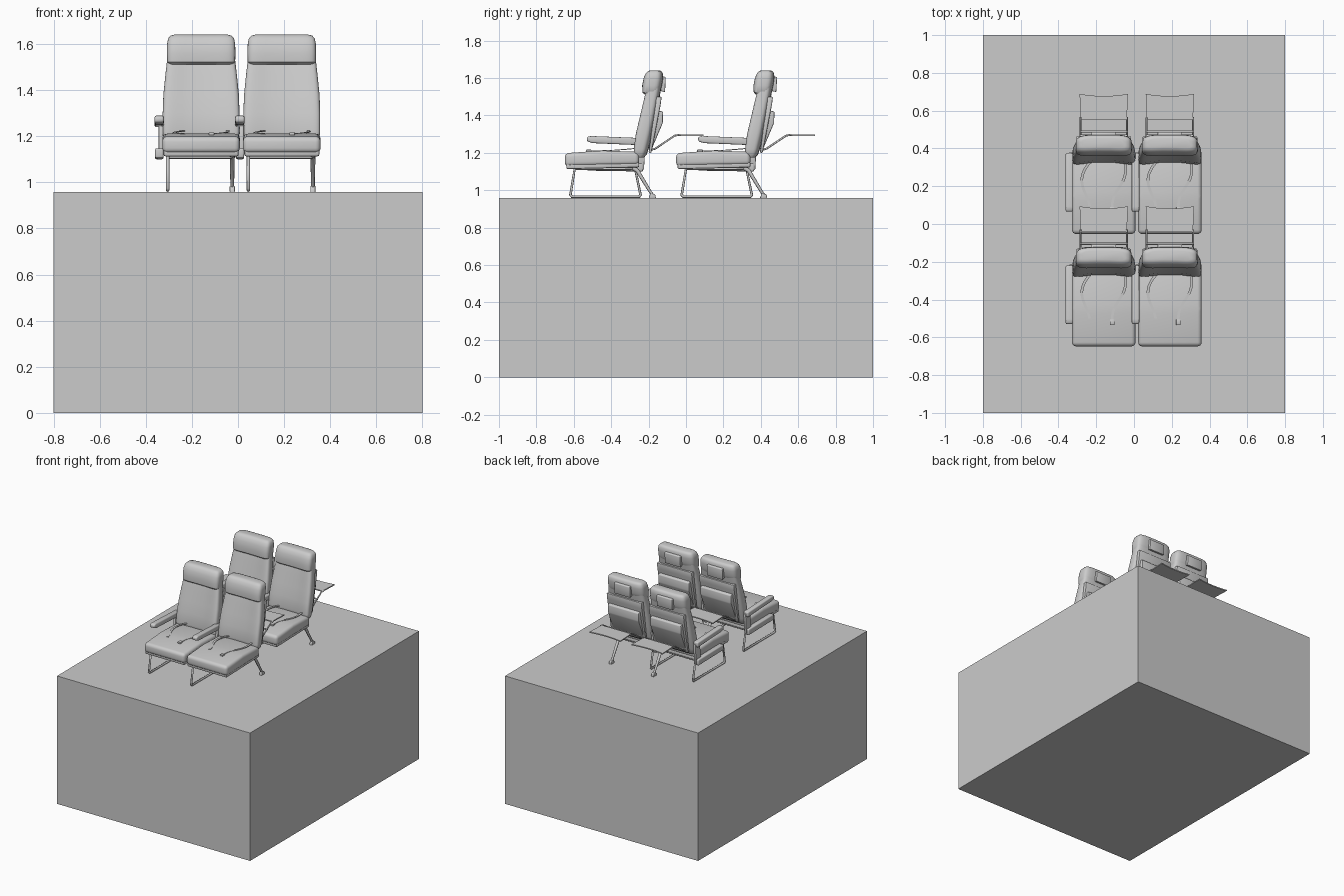
import bpy, bmesh, math
from mathutils import Vector

if "Cube" in bpy.data.objects:
    bpy.data.objects.remove(bpy.data.objects["Cube"])

parts = []   # objects of one seat, later repeated


def finish(name, bm, smooth=True, repeat=True):
    bmesh.ops.recalc_face_normals(bm, faces=bm.faces)
    me = bpy.data.meshes.new(name)
    bm.to_mesh(me)
    bm.free()
    ob = bpy.data.objects.new(name, me)
    bpy.context.collection.objects.link(ob)
    if smooth:
        bpy.ops.object.select_all(action='DESELECT')
        ob.select_set(True)
        bpy.context.view_layer.objects.active = ob
        bpy.ops.object.shade_smooth_by_angle(angle=math.radians(40))
    if repeat:
        parts.append(ob)
    return ob


def prism(name, profile, x0, x1, bevel=0.0, seg=3):
    """Side profile (y, z) extruded from x0 to x1, with rounded edges."""
    bm = bmesh.new()
    f = bm.faces.new([bm.verts.new((x0, y, z)) for y, z in profile])
    r = bmesh.ops.extrude_face_region(bm, geom=[f])
    vs = [v for v in r['geom'] if isinstance(v, bmesh.types.BMVert)]
    bmesh.ops.translate(bm, verts=vs, vec=(x1 - x0, 0, 0))
    bmesh.ops.recalc_face_normals(bm, faces=bm.faces)
    if bevel:
        bmesh.ops.bevel(bm, geom=list(bm.edges), offset=bevel, segments=seg,
                        profile=0.5, affect='EDGES', clamp_overlap=True)
    return finish(name, bm)


def loft(name, rows, dip, n=40):
    """Rounded sections (z, half width, front y, back y); dip hollows the front."""
    bm = bmesh.new()
    rings = []
    for z, hw, yf, yb in rows:
        ring = []
        for i in range(n):
            a = 2 * math.pi * (i + 0.5) / n
            c, s = math.cos(a), math.sin(a)
            u = math.copysign(abs(c) ** 0.5, c)
            v = math.copysign(abs(s) ** 0.5, s)
            y = (yf + yb) / 2 + v * (yb - yf) / 2
            if s < 0:
                y += dip * (1 - u * u)
            ring.append(bm.verts.new((u * hw, y, z)))
        rings.append(ring)
    for a, b in zip(rings, rings[1:]):
        for i in range(n):
            j = (i + 1) % n
            bm.faces.new((a[i], a[j], b[j], b[i]))
    bm.faces.new(rings[0])
    bm.faces.new(rings[-1])
    return finish(name, bm)


def tube(name, pts, r, closed=False, radii=None):
    cu = bpy.data.curves.new(name, 'CURVE')
    cu.dimensions = '3D'
    cu.bevel_depth = r
    cu.bevel_resolution = 2
    cu.use_fill_caps = True
    sp = cu.splines.new('POLY')
    sp.points.add(len(pts) - 1)
    for i, p in enumerate(pts):
        sp.points[i].co = (*p, 1)
        sp.points[i].radius = radii[i] if radii else 1
    sp.use_cyclic_u = closed
    ob = bpy.data.objects.new(name, cu)
    bpy.context.collection.objects.link(ob)
    parts.append(ob)


def ribbon(name, pts, w, t=0.004, steps=14):
    """Flat strap along a cubic through four control points."""
    bm = bmesh.new()
    p = [Vector(q) for q in pts]
    prev = None
    for k in range(steps + 1):
        s = k / steps
        q = (p[0] * (1 - s) ** 3 + p[1] * 3 * s * (1 - s) ** 2
             + p[2] * 3 * s * s * (1 - s) + p[3] * s ** 3)
        d = ((p[1] - p[0]) * (1 - s) ** 2 + (p[2] - p[1]) * 2 * s * (1 - s)
             + (p[3] - p[2]) * s * s)
        side = d.cross(Vector((0, 0, 1))).normalized() * w / 2
        up = Vector((0, 0, t))
        cur = [bm.verts.new(c) for c in (q - side, q + side, q + side + up, q - side + up)]
        if prev:
            for i in range(4):
                j = (i + 1) % 4
                bm.faces.new((prev[i], prev[j], cur[j], cur[i]))
        else:
            bm.faces.new(cur)
        prev = cur
    bm.faces.new(prev)
    finish(name, bm)


# platform block
bm = bmesh.new()
bmesh.ops.create_cube(bm, size=1)
bmesh.ops.scale(bm, vec=(1.6, 2, 0.958), verts=bm.verts)
bmesh.ops.translate(bm, vec=(0, 0, 0.479), verts=bm.verts)
finish("platform", bm, smooth=False, repeat=False)

# seat cushion and pan
prism("seat_cushion", [(-0.648, 1.127), (-0.25, 1.135), (-0.25, 1.205), (-0.45, 1.212), (-0.648, 1.198)],
      -0.168, 0.168, 0.022, 4)
prism("seat_pan", [(-0.64, 1.113), (-0.25, 1.122), (-0.25, 1.15), (-0.64, 1.15)], -0.163, 0.163, 0.008, 2)

# backrest with side bolsters, and headrest
loft("backrest", [(1.175, 0.152, -0.28, -0.225), (1.19, 0.163, -0.292, -0.21),
                  (1.22, 0.167, -0.295, -0.2), (1.30, 0.167, -0.285, -0.18),
                  (1.38, 0.164, -0.266, -0.163), (1.46, 0.156, -0.247, -0.148),
                  (1.53, 0.148, -0.23, -0.135), (1.60, 0.143, -0.21, -0.125)], 0.028)
loft("headrest", [(1.512, 0.14, -0.23, -0.15), (1.522, 0.148, -0.242, -0.138),
                  (1.56, 0.149, -0.244, -0.128), (1.60, 0.148, -0.236, -0.122),
                  (1.625, 0.143, -0.225, -0.124), (1.637, 0.132, -0.212, -0.132),
                  (1.641, 0.115, -0.2, -0.142)], 0.012)

# back shell, pocket and screen
prism("back_shell", [(-0.2, 1.2), (-0.185, 1.2), (-0.135, 1.46), (-0.13, 1.5), (-0.16, 1.5)],
      -0.145, 0.145, 0.006, 2)
prism("back_pocket", [(-0.2, 1.215), (-0.185, 1.215), (-0.124, 1.36), (-0.122, 1.42), (-0.16, 1.43)],
      -0.128, 0.128, 0.006, 2)
prism("screen", [(-0.135, 1.53), (-0.112, 1.525), (-0.108, 1.605), (-0.13, 1.61)], -0.065, 0.065, 0.004, 2)

# armrest on the left side: pad, rear support and lower panel
prism("armrest_pad", [(-0.53, 1.262), (-0.50, 1.252), (-0.22, 1.24), (-0.22, 1.278), (-0.51, 1.29), (-0.53, 1.284)],
      -0.202, -0.162, 0.008)
prism("armrest_support", [(-0.285, 1.11), (-0.225, 1.11), (-0.215, 1.26), (-0.27, 1.26)], -0.184, -0.165, 0.004, 2)
prism("armrest_lower_panel", [(-0.53, 1.105), (-0.23, 1.1), (-0.23, 1.145), (-0.53, 1.148)], -0.2, -0.163, 0.008)

# leg frame on the left, raking rear leg on the right
fx, lx = -0.145, 0.135
tube("leg_frame", [(fx, -0.595, 1.115), (fx, -0.618, 0.975), (fx, -0.61, 0.966),
                   (fx, -0.25, 0.966), (fx, -0.243, 0.975), (fx, -0.272, 1.115)], 0.0075, closed=True)
tube("rear_leg", [(lx, -0.285, 1.12), (lx, -0.26, 1.105), (lx, -0.19, 0.99), (lx, -0.172, 0.966)],
     0.009, radii=[1.4, 1.2, 0.9, 0.9])
prism("rear_foot", [(-0.2, 0.957), (-0.16, 0.957), (-0.165, 0.978), (-0.19, 0.985)], lx - 0.011, lx + 0.011, 0.003, 2)
tube("under_seat_rail", [(fx, -0.28, 1.11), (lx, -0.28, 1.11)], 0.008)

# folding tray with arms and crossbar
for s in (-1, 1):
    tube("tray_arm", [(s * 0.123, -0.19, 1.215), (s * 0.123, -0.165, 1.222),
                      (s * 0.123, -0.06, 1.292), (s * 0.123, -0.03, 1.297)], 0.005)
tube("tray_crossbar", [(-0.127, -0.105, 1.262), (0.127, -0.105, 1.262)], 0.006)
bm = bmesh.new()
edge = [(0.128 - 0.256 * i / 8, 0.082 + 0.012 * ((i - 4) / 4) ** 2) for i in range(9)]
outline = [(-0.122, -0.042), (0.122, -0.042)] + edge
f = bm.faces.new([bm.verts.new((x, y, 1.291)) for x, y in outline])
r = bmesh.ops.extrude_face_region(bm, geom=[f])
bmesh.ops.translate(bm, vec=(0, 0, 0.008), verts=[v for v in r['geom'] if isinstance(v, bmesh.types.BMVert)])
finish("tray_table", bm)

# loose seat belt and buckle
ribbon("belt_left", [(-0.075, -0.27, 1.222), (-0.16, -0.37, 1.21), (-0.09, -0.42, 1.21), (-0.075, -0.50, 1.209)], 0.014)
ribbon("belt_right", [(0.115, -0.27, 1.222), (0.13, -0.40, 1.21), (0.04, -0.40, 1.21), (0.045, -0.51, 1.209)], 0.014)
prism("belt_buckle", [(-0.535, 1.205), (-0.505, 1.205), (-0.505, 1.217), (-0.535, 1.217)], 0.033, 0.057, 0.003, 2)

# repeat the seat: two across, two rows
for row in (0, 1):
    for cx in (-0.16, 0.19):
        for ob in parts:
            if row == 0 and cx < 0:
                continue
            copy = ob.copy()
            copy.location = (cx, row * 0.595, 0)
            bpy.context.collection.objects.link(copy)
for ob in parts:
    ob.location.x = -0.16
